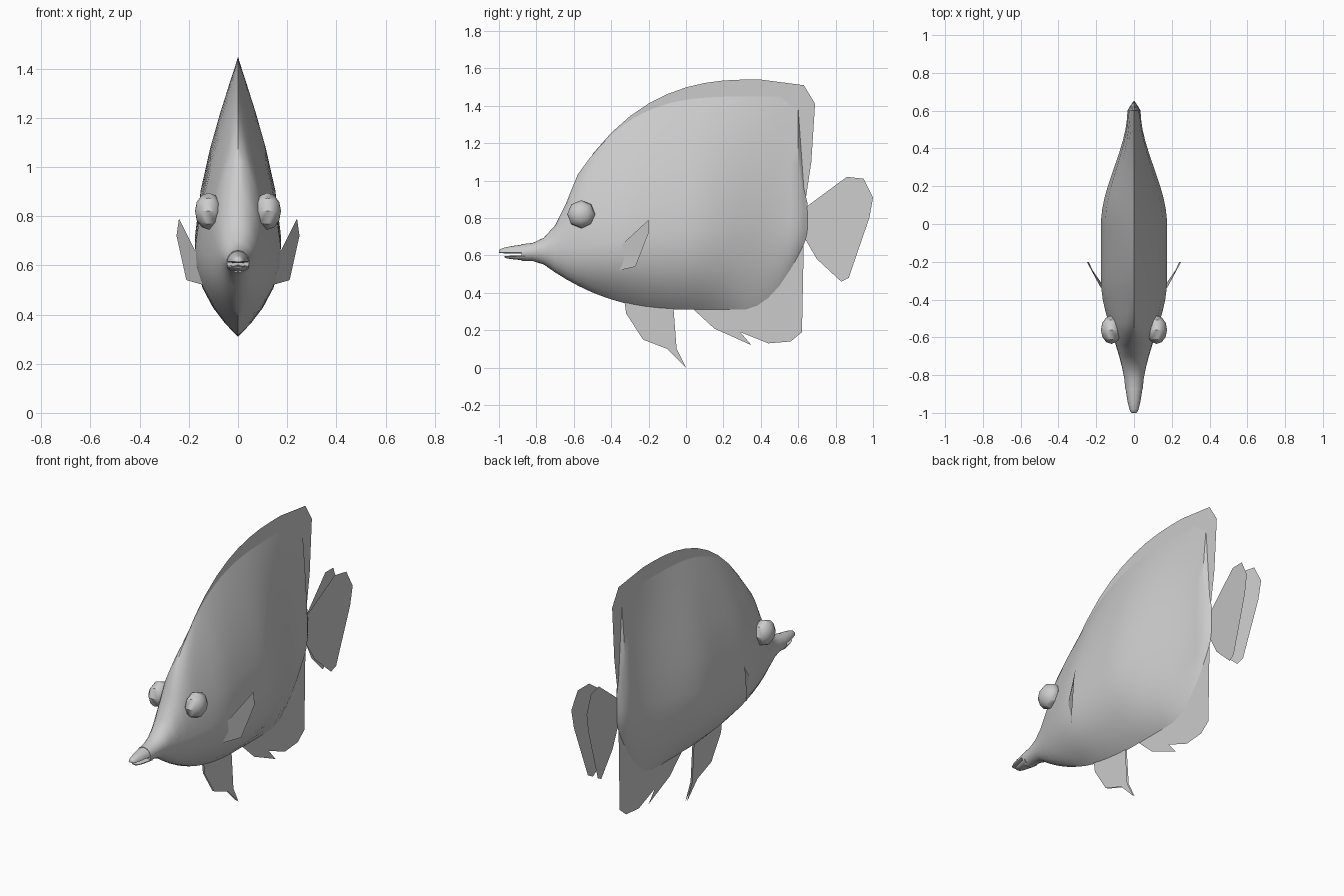
import bpy
import bmesh
import math

cube = bpy.data.objects.get("Cube")
if cube:
    bpy.data.objects.remove(cube, do_unlink=True)

GREY = (.6, .6, .6, 1)
grey = bpy.data.materials.new("fish grey")
grey.use_nodes = True
grey.diffuse_color = GREY
grey.node_tree.nodes["Principled BSDF"].inputs["Base Color"].default_value = GREY


def ease(start, end, y):
    """Smooth step from nought to one between two positions."""
    t = min(max((y - start) / (end - start), 0), 1)
    return t * t * (3 - 2 * t)


def finish(name, bm, smooth=True):
    """Turn a bmesh into a named object in the one material."""
    bmesh.ops.recalc_face_normals(bm, faces=bm.faces)
    mesh = bpy.data.meshes.new(name)
    bm.to_mesh(mesh)
    bm.free()
    mesh.materials.append(grey)
    obj = bpy.data.objects.new(name, mesh)
    bpy.context.collection.objects.link(obj)
    if smooth:
        mesh.shade_smooth()
        mesh.set_sharp_from_angle(angle=math.radians(42))


def loft(name, stations, section, steps=24):
    """Skin one ring per station; section(y) gives the ring's measures."""
    bm = bmesh.new()
    rings = []
    for y in stations:
        low, mid, high, width, wedge = section(y)
        ring = []
        for i in range(steps):
            angle = math.tau * i / steps
            up, out = math.sin(angle), math.cos(angle)
            # pointed keel profile blended with a plain ellipse
            power = 1.5 if up > 0 else 2.5
            keel = math.copysign(1 - min(abs(up), 1) ** power, out)
            x = width * (wedge * keel + (1 - wedge) * out)
            z = mid + up * (high - mid if up > 0 else mid - low)
            ring.append(bm.verts.new((x, y, z)))
        rings.append(ring)
    for front, back in zip(rings, rings[1:]):
        for i in range(steps):
            j = (i + 1) % steps
            bm.faces.new((front[i], front[j], back[j], back[i]))
    bm.faces.new(rings[0])
    bm.faces.new(rings[-1])
    finish(name, bm)


def sheet(name, points):
    """Single flat or folded fin surface."""
    bm = bmesh.new()
    bm.faces.new([bm.verts.new(point) for point in points])
    finish(name, bm, smooth=False)


# Body: rules for the back line, belly line and half width
def back_line(y):
    if y < -.6:
        return .66 + .34 * ((y + .9) / .3) ** 3
    arch = 1.45 - .45 * max(.4 - y, 0) ** 3.5
    return arch - .07 * ease(.5, .6, y) - .5 * ease(.6, .64, y)


def belly_line(y):
    chin = .31 + .14 * (max(-y, 0) / .6) ** 2.3
    rear = .35 * (max(y - .3, 0) / .33) ** 2
    return min(chin, .57) + rear


def half_width(y):
    swell = .045 + .13 * ease(-.9, -.3, y)
    return (swell - .14 * ease(0, .6, y)) * (1 - ease(.6, .66, y))


def body_section(y):
    middle = .61 + .12 * (y + .9)
    return belly_line(y), middle, back_line(y), half_width(y), ease(-.7, -.4, y)


loft("body", [-.88 + .06 * i for i in range(25)] + [.6, .63, .65], body_section)


# Parted lips that shrink towards the tip
def lip(name, tip, height, above, below):
    def section(y):
        size = .25 + .75 * math.sqrt((y - tip) / (-.86 - tip))
        return height - below * size, height, height + above * size, .046 * size, 0

    loft(name, [tip + (-.86 - tip) * (i / 5) ** 2 for i in range(6)], section, 16)


lip("upper_lip", -1, .615, .045, .006)
lip("lower_lip", -.97, .594, .007, .02)

# Dorsal fin follows the back line, then drops behind the body
span = [i / 10 for i in range(-5, 5)]
crest = [(y, back_line(y) + .09 * ease(-.6, .3, y)) for y in span]
rear_edge = [(.63, 1.51), (.69, 1.41), (.67, 1.1), (.64, .9), (.58, 1), (.54, 1.36)]
root = [(y, back_line(y) - .05) for y in reversed(span)]
sheet("dorsal_fin", [(0, y, z) for y, z in crest + rear_edge + root])

# Anal fin with a notched front lobe
anal = [(.02, .33), (.15, .21), (.35, .12), (.29, .19), (.44, .13), (.56, .14),
        (.62, .19), (.63, .68), (.5, .5), (.3, .36)]
sheet("anal_fin", [(0, y, z) for y, z in anal])

# Paired eyes and fins
tail = [(.63, .7), (.63, .85), (.86, 1.02), (.95, 1.01), (1, .91), (.98, .8),
        (.87, .48), (.83, .46), (.7, .58)]
pelvic = [(-.33, .36), (-.32, .29), (-.23, .15), (-.1, .1), (0, 0), (-.05, .1),
          (-.07, .36)]
pectoral = [(.24, -.2, .79), (.25, -.2, .72), (.21, -.27, .54), (.14, -.36, .52),
            (.12, -.42, .57), (.18, -.33, .67)]
for side, label in ((1, "left"), (-1, "right")):
    bm = bmesh.new()
    bmesh.ops.create_uvsphere(bm, u_segments=8, v_segments=6, radius=1)
    for v in bm.verts:
        x, y, z = v.co
        v.co = (side * (.12 + .055 * z), -.56 + .075 * x, .82 + .075 * y)
    finish(label + "_eye", bm)
    sheet(label + "_tail_fin", [(side * .135 * (y - .63), y, z) for y, z in tail])
    sheet(label + "_pelvic_fin", [(side * .005, y, z) for y, z in pelvic])
    sheet(label + "_pectoral_fin", [(side * x, y, z) for x, y, z in pectoral])
